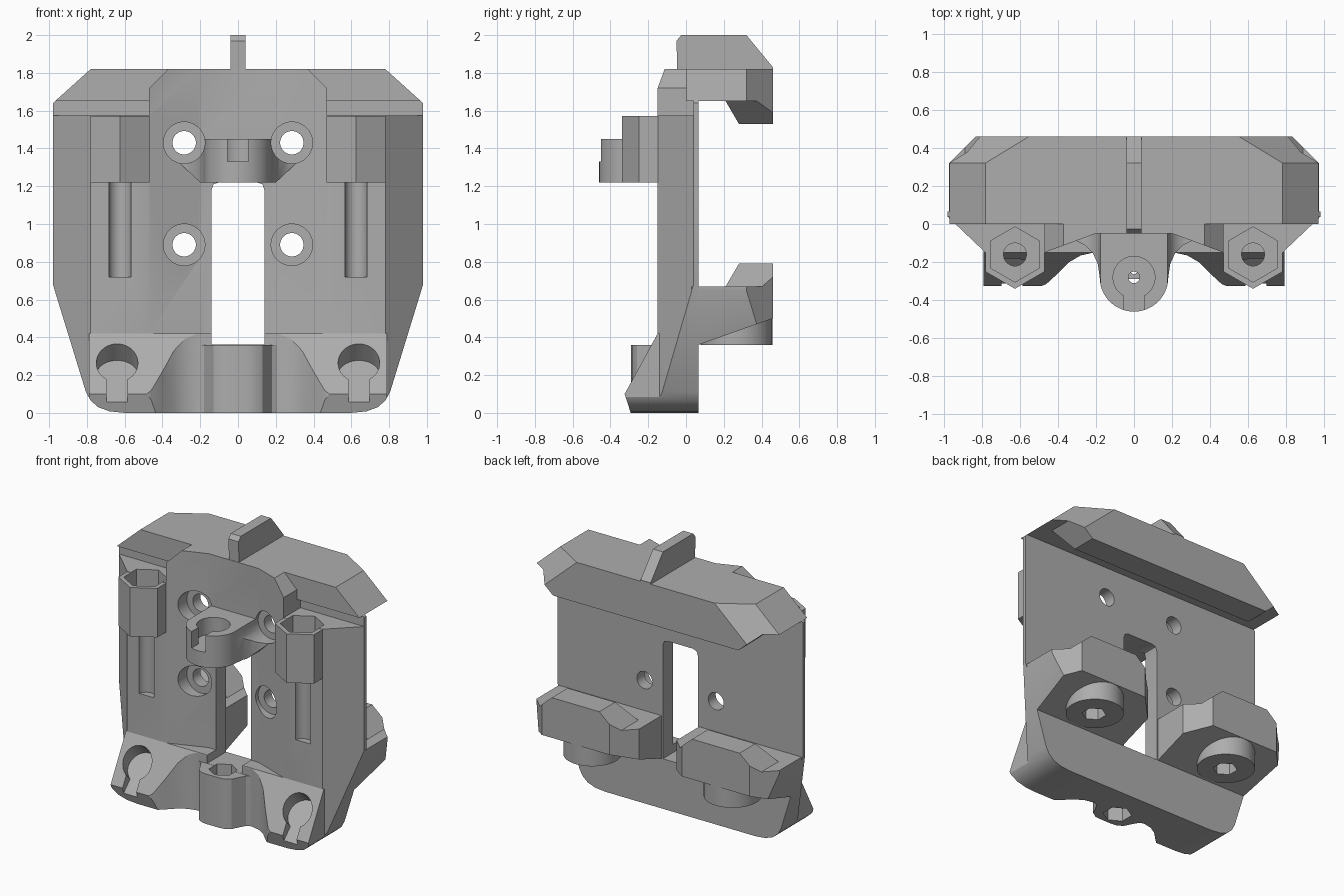
import bpy, bmesh, math
from mathutils import Vector

if "Cube" in bpy.data.objects:
    bpy.data.objects.remove(bpy.data.objects["Cube"])

grey = bpy.data.materials.new("matte grey")
grey.diffuse_color = (0.42, 0.42, 0.42, 1)
grey.use_nodes = True
grey.node_tree.nodes["Principled BSDF"].inputs["Base Color"].default_value = grey.diffuse_color


def finish(bm, name):
    bmesh.ops.recalc_face_normals(bm, faces=bm.faces)
    me = bpy.data.meshes.new(name)
    bm.to_mesh(me)
    bm.free()
    me.materials.append(grey)
    ob = bpy.data.objects.new(name, me)
    bpy.context.collection.objects.link(ob)
    return ob


def prism(pts, axis, lo, hi, name="helper"):
    """Extrude a 2D outline: X uses (y,z), Y uses (x,z), Z uses (x,y)."""
    place = {"X": lambda u, v, w: (w, u, v), "Y": lambda u, v, w: (u, w, v),
             "Z": lambda u, v, w: (u, v, w)}[axis]
    bm = bmesh.new()
    a = [bm.verts.new(place(u, v, lo)) for u, v in pts]
    b = [bm.verts.new(place(u, v, hi)) for u, v in pts]
    bm.faces.new(a)
    bm.faces.new(b[::-1])
    n = len(pts)
    for i in range(n):
        bm.faces.new((a[i], a[(i + 1) % n], b[(i + 1) % n], b[i]))
    return finish(bm, name)


def sym(half):
    """Mirror a half outline across x = 0."""
    return half + [(-x, v) for x, v in reversed(half) if abs(x) > 1e-6]


def box(x0, x1, y0, y1, z0, z1):
    return prism([(x0, y0), (x1, y0), (x1, y1), (x0, y1)], "Z", z0, z1)


def rod(start, direction, length, r1, r2=None, n=40):
    d = Vector(direction).normalized()
    bm = bmesh.new()
    bmesh.ops.create_cone(bm, cap_ends=True, segments=n, radius1=r1,
                          radius2=r1 if r2 is None else r2, depth=length)
    m = d.to_track_quat("Z", "Y").to_matrix().to_4x4()
    m.translation = Vector(start) + d * length / 2
    bm.transform(m)
    return finish(bm, "helper")


def hexagon(x, y, r):
    return [(x + r * math.sin(k * math.pi / 3), y + r * math.cos(k * math.pi / 3)) for k in range(6)]


def boolean(a, b, op):
    mod = a.modifiers.new("bool", "BOOLEAN")
    mod.operation, mod.solver, mod.object = op, "EXACT", b
    bpy.context.view_layer.objects.active = a
    bpy.ops.object.modifier_apply(modifier=mod.name)
    bpy.data.objects.remove(b)
    return a


def add(a, b): return boolean(a, b, "UNION")
def cut(a, b): return boolean(a, b, "DIFFERENCE")
def keep(a, b): return boolean(a, b, "INTERSECT")


def trim(ob, co, no):
    bm = bmesh.new()
    bm.from_mesh(ob.data)
    res = bmesh.ops.bisect_plane(bm, geom=bm.verts[:] + bm.edges[:] + bm.faces[:],
                                 plane_co=co, plane_no=no, clear_outer=True)
    edges = [e for e in res["geom_cut"] if isinstance(e, bmesh.types.BMEdge)]
    bmesh.ops.holes_fill(bm, edges=edges)
    bmesh.ops.recalc_face_normals(bm, faces=bm.faces)
    bm.to_mesh(ob.data)
    bm.free()


def silhouette():
    """Front outline shared by plate, rail and hooks."""
    return prism(sym([(.60, 0), (.68, .008), (.74, .03), (.78, .065), (.805, .11),
                      (.98, .68), (.98, 1.64), (.78, 1.82)]), "Y", -1, 1)


# main plate with bevelled edges and a shallow central valley
body = prism(sym([(.98, .065), (.98, .04), (.78, -.15), (.47, -.15), (.2, -.05)]),
             "Z", -.1, 1.9, "bracket_body")

# sloping bottom lip, scooped on either side of the middle
lip = prism([(0, -.1), (-.26, -.1), (-.325, .1), (-.15, .42), (0, .42)], "X", -.79, .79)
keep(lip, prism(sym([(.9, .2), (.9, -.34), (.52, -.34), (.46, -.315), (.40, -.26), (.34, -.2),
                     (.28, -.165), (.22, -.152)]), "Z", -.2, .6))
add(body, lip)
keep(body, silhouette())

# bottom middle boss
add(body, prism(sym([(.24, -.03), (.23, -.14), (.18, -.165), (.155, -.21), (.13, -.26),
                     (.09, -.285), (.05, -.29)]), "Z", 0, .36))

# window slot through the plate
cut(body, prism(sym([(.14, .361), (.14, 1.18), (.13, 1.21), (.10, 1.22)]), "Y", -.6, .3))

# cut back shoulders
for s in (-1, 1):
    cut(body, prism([(s * x, z) for x, z in
                     [(.47, 1.575), (.47, 1.72), (.36, 1.83), (1.2, 1.83), (1.2, 1.575)]],
                    "Y", -.5, .04))

# hexagonal bosses with nut pockets and drilled grooves below
for s in (-1, 1):
    x, y = s * .625, -.16
    add(body, prism(hexagon(x, y, .18), "Z", 1.22, 1.573))
    cut(body, prism(hexagon(x, y, .145), "Z", 1.45, 1.7))
    cut(body, rod((x, y, .72), (0, 0, 1), .9, .06))
    cut(body, rod((x, y, .725), (0, 0, -1), .04, .06, .025))

# central arm, flared where it joins the plate
arc = [(.18 * math.cos(a), -.28 - .18 * math.sin(a))
       for a in [i * math.pi / 24 for i in range(13)]]
arc[-1] = (0, -.46)
arm = prism(sym([(.34, -.03), (.32, -.08), (.26, -.11), (.215, -.155), (.19, -.21)] + arc),
            "Z", 1.22, 1.45)
keep(arm, prism(sym([(.19, 1.21), (.36, 1.37), (.36, 1.46)]), "Y", -.6, .2))
add(body, arm)
cut(body, rod((0, -.28, 1.33), (0, 0, 1), .3, .11))
cut(body, box(-.055, .055, -.6, -.28, 1.33, 1.6))
cut(body, rod((0, -.28, 1.1), (0, 0, 1), .3, .03, n=20))

# upper rail with a hanging lip
end_plan = [(.97, 0), (.97, .32), (.83, .46)]
rail = prism(sym(end_plan), "Z", 1.65, 1.82)
hang = prism([(.2, 1.67), (.21, 1.65), (.28, 1.53), (.46, 1.53), (.46, 1.67)], "X", -1, 1)
keep(hang, prism(sym([(.74, 1.5), (.74, 1.53), (.90, 1.67)]), "Y", 0, 1))
keep(hang, prism(sym(end_plan), "Z", 1.4, 1.9))
add(rail, hang)
keep(rail, silhouette())
normal = Vector((-.23, .14, 0)).cross(Vector((.19, 0, -.17)))
if normal.x < 0:
    normal = -normal
trim(rail, (.78, .32, 1.82), normal)
trim(rail, (-.78, .32, 1.82), Vector((-normal.x, normal.y, normal.z)))
add(body, rail)

# top fin
add(body, prism([(-.045, 1.7), (-.05, 1.97), (-.025, 2), (.32, 2), (.46, 1.83), (.455, 1.7)],
                "X", -.04, .04))

# lower hooks with upstanding lips and screw bosses
for s in (-1, 1):
    def plan():
        return prism([(s * x, y) for x, y in [(.15, .03), (.15, .32), (.29, .46), (.83, .46),
                                              (.97, .32), (.97, .03)]], "Z", .2, .9)
    hook = prism([(0, .36), (.065, .36), (.46, .5), (.46, .67), (0, .67)], "X", -1, 1)
    up = prism([(.2, .64), (.21, .67), (.28, .79), (.46, .79), (.46, .64)], "X", -1, 1)
    keep(up, prism([(s * x, z) for x, z in [(.2, .64), (.37, .79), (.75, .79), (.92, .64)]],
                   "Y", 0, 1))
    add(hook, up)
    keep(hook, plan())
    keep(hook, silhouette())
    add(hook, rod((s * .56, .268, .36), (0, 0, 1), .2, .19))
    cut(hook, prism(hexagon(s * .56, .26, .08), "Z", .2, .58))
    add(body, hook)

# screw holes through the plate
for s in (-1, 1):
    for z in (.89, 1.43):
        cut(body, rod((s * .285, -.02, z), (0, -1, 0), .5, .11))
        cut(body, rod((s * .285, .3, z), (0, -1, 0), .6, .062))

# hex hole in the bottom boss
cut(body, prism(hexagon(0, -.17, .095), "Z", -.1, .6))

# tilted screw seats in the lip, each with an open slot to the front
k = math.sqrt(.5)
for s in (-1, 1):
    c, x = Vector((-.17, .20)), s * .64
    f, u = Vector((-k, -k)) * .3, Vector((-k, k)) * .3
    cut(body, rod((x, *c), (0, -k, k), .3, .11))
    cut(body, prism([tuple(p) for p in (c, c + f, c + f + u, c + u)], "X", x - .055, x + .055))
    cut(body, rod((x, c.x - .05, c.y + .05), (0, k, -k), .2, .028, n=20))

# smooth the round parts, keep edges crisp
bpy.ops.object.select_all(action="DESELECT")
body.select_set(True)
bpy.context.view_layer.objects.active = body
bpy.ops.object.shade_smooth_by_angle(angle=math.radians(25))
